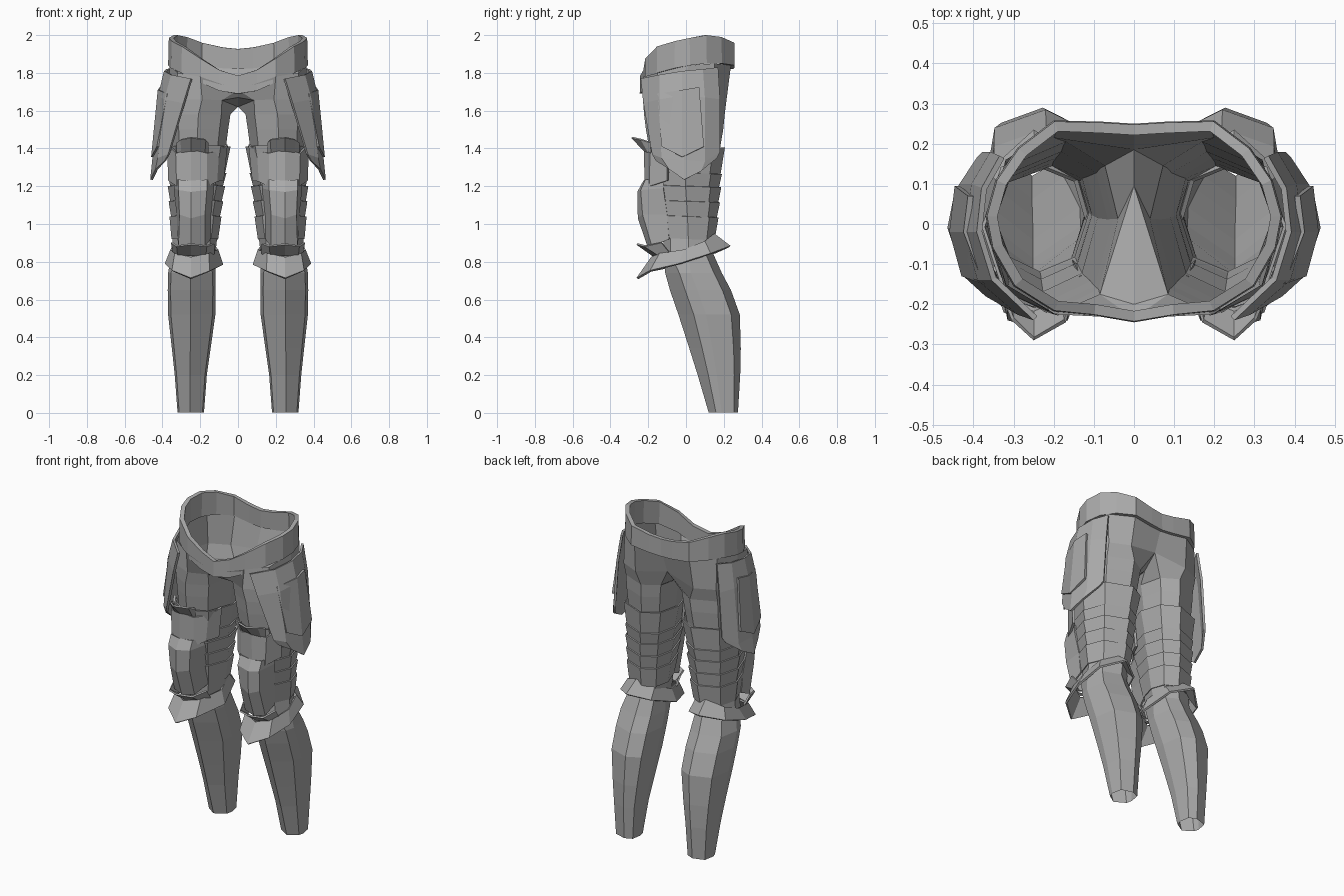
import bpy, bmesh
from mathutils import Vector

grey = bpy.data.materials.new("steel_grey")
grey.diffuse_color = (0.4, 0.4, 0.4, 1)


def make(name, rows, closed=False, thick=0):
    """Skin rows of points into a flat-shaded strip or tube, mirrored across x."""
    bm = bmesh.new()
    vs = [[bm.verts.new(p) for p in r] for r in rows]
    n = len(rows[0])
    for i in range(len(rows) - 1):
        for j in range(n if closed else n - 1):
            k = (j + 1) % n
            bm.faces.new((vs[i][j], vs[i][k], vs[i + 1][k], vs[i + 1][j]))
    bmesh.ops.recalc_face_normals(bm, faces=bm.faces)
    # point open sheets away from the leg axis
    f = max(bm.faces, key=lambda f: f.calc_area())
    c = f.calc_center_median()
    if f.normal.dot(c - Vector((0.2, 0.05, c.z))) < 0:
        bmesh.ops.reverse_faces(bm, faces=bm.faces)
    me = bpy.data.meshes.new(name)
    bm.to_mesh(me)
    bm.free()
    me.materials.append(grey)
    ob = bpy.data.objects.new(name, me)
    bpy.context.collection.objects.link(ob)
    m = ob.modifiers.new("mirror", 'MIRROR')
    m.use_clip = True
    if thick:
        s = ob.modifiers.new("thickness", 'SOLIDIFY')
        s.thickness = thick
        s.offset = -1
    return ob


# Leg section: z, x min, x max, y min, y max
LEG = [(0.002, .18, .32, .12, .275), (.2, .165, .335, .062, .287), (.34, .145, .35, .018, .29),
       (.52, .12, .37, -.04, .285), (.65, .118, .372, -.085, .238), (.74, .12, .37, -.11, .19),
       (.84, .12, .355, -.12, .145), (.93, .11, .345, -.12, .145), (1.05, .105, .345, -.14, .155),
       (1.2, .09, .35, -.17, .165), (1.4, .065, .355, -.195, .18), (1.5, .052, .36, -.212, .197),
       (1.58, .04, .363, -.222, .205)]
OCT = [(.05, -1), (.7, -.72), (1, .0), (.72, .7), (-.2, 1), (-.8, .72), (-1, .1), (-.7, -.72)]
CALF = [(.05, -1), (.88, -.5), (1, -.1), (.82, .72), (-.2, 1), (-.85, .75), (-1, -.05), (-.88, -.5)]


def section(z, grow=0.0, slope=0.0):
    """Octagonal leg outline at height z; slope raises it towards the back."""
    for a, b in zip(LEG, LEG[1:]):
        if z <= b[0]:
            break
    t = (z - a[0]) / (b[0] - a[0])
    x0, x1, y0, y1 = (p + (q - p) * t for p, q in zip(a[1:], b[1:]))
    cx, cy, hx, hy = (x0 + x1) / 2, (y0 + y1) / 2, (x1 - x0) / 2 + grow, (y1 - y0) / 2 + grow
    return [(cx + hx * u, cy + hy * v, z + slope * v) for u, v in (CALF if z < .8 else OCT)]


# Trousers: two open legs that meet at the crotch and run up inside the belt
crotch = [(.19, -.228, 1.66), (.32, -.17, 1.66), (.365, 0, 1.66), (.32, .16, 1.66),
          (.2, .215, 1.66), (0, .185, 1.70), (0, .095, 1.62), (.085, -.175, 1.655)]
hips = [(.2, -.225, 1.78), (.32, -.15, 1.8), (.362, .01, 1.84), (.32, .15, 1.85),
        (.19, .238, 1.84), (0, .235, 1.83), None, (0, -.235, 1.71)]
rows = [section(r[0]) for r in LEG] + [crotch]
ob = make("trouser_legs", rows, closed=True)
bm = bmesh.new()
bm.from_mesh(ob.data)
ring = [min(bm.verts, key=lambda v: (v.co - Vector(p)).length) for p in crotch]
up = [p and bm.verts.new(p) for p in hips]
for j in (0, 1, 2, 3, 4, 7):
    k = (j + 1) % 8
    bm.faces.new((ring[j], ring[k], up[k], up[j]))
# gusset between the thighs
gusset = bm.verts.new((0, -.2, 1.67))
bm.faces.new((ring[6], ring[7], gusset))
bm.faces.new((ring[7], up[7], gusset))
bmesh.ops.recalc_face_normals(bm, faces=bm.faces)
f = max(bm.faces, key=lambda f: f.calc_center_median().x)
if f.normal.x < 0:
    bmesh.ops.reverse_faces(bm, faces=bm.faces)
bm.to_mesh(ob.data)
bm.free()

# Belt: x, y, top z, bottom z from front centre to back centre
BELT = [(0, -.245, 1.785, 1.69), (.1, -.228, 1.815, 1.705), (.2, -.218, 1.875, 1.75),
        (.3, -.155, 1.94, 1.8), (.355, -.06, 1.968, 1.825), (.37, .02, 1.985, 1.84),
        (.345, .11, 2.0, 1.85), (.29, .19, 1.99, 1.85), (.2, .258, 1.96, 1.84),
        (.08, .255, 1.935, 1.825), (0, .25, 1.927, 1.82)]
make("belt", [[(x, y, b) for x, y, t, b in BELT], [(x * .99, y * .99, t) for x, y, t, b in BELT]],
     thick=.026)

# Overlapping thigh bands
for i, (hi, lo, g) in enumerate([(1.41, 1.26, .018), (1.27, 1.19, .014), (1.2, 1.11, .016),
                                 (1.12, 1.03, .014), (1.04, .92, .012)]):
    make(f"thigh_band_{i + 1}", [section(lo, g - .006, -.006), section(hi, g + .006, -.006)],
         closed=True, thick=.008)

# Hip plates: front edge, front bend, middle, back bend, back edge
make("hip_plate", [
    [(.25, -.24, 1.77), (.355, -.14, 1.79), (.392, -.02, 1.81), (.38, .09, 1.82), (.335, .17, 1.83)],
    [(.29, -.226, 1.64), (.39, -.14, 1.66), (.423, -.02, 1.68), (.405, .1, 1.67), (.358, .18, 1.66)],
    [(.37, -.18, 1.37), (.425, -.13, 1.35), (.454, -.01, 1.34), (.435, .1, 1.33), (.377, .18, 1.38)],
    [(.388, -.16, 1.335), (.437, -.09, 1.29), (.465, -.01, 1.235), (.447, .08, 1.28), (.392, .165, 1.35)],
], thick=.014)

# Raised panel on each hip plate
make("hip_panel", [
    [(.375, -.15, 1.69), (.425, -.02, 1.71), (.414, .07, 1.725)],
    [(.43, -.13, 1.41), (.46, -.02, 1.355), (.447, .095, 1.41)],
], thick=.014)

# Flared lip above the knee guard
make("thigh_lip", [
    [(.155, -.2, 1.43), (.17, -.245, 1.445), (.25, -.29, 1.455), (.305, -.24, 1.445), (.325, -.19, 1.43)],
    [(.155, -.195, 1.38), (.175, -.2, 1.375), (.25, -.222, 1.385), (.3, -.2, 1.375), (.325, -.185, 1.38)],
], thick=.01)

# Wide plate wrapping the front of the lower thigh
make("thigh_front_plate", [
    [(.055, -.08, 1.42), (.1, -.15, 1.385), (.165, -.205, 1.375), (.25, -.222, 1.395),
     (.33, -.19, 1.375), (.375, -.1, 1.42)],
    [(.075, -.08, 1.23), (.11, -.16, 1.225), (.165, -.205, 1.195), (.25, -.22, 1.2),
     (.325, -.195, 1.2), (.37, -.1, 1.23)],
], thick=.014)

# Knee guard with folded sides
make("knee_guard", [
    [(.125, -.13, 1.235), (.165, -.215, 1.235), (.25, -.225, 1.23), (.315, -.215, 1.235), (.34, -.12, 1.235)],
    [(.125, -.13, 1.19), (.165, -.24, 1.18), (.25, -.258, 1.17), (.315, -.24, 1.18), (.34, -.12, 1.19)],
    [(.14, -.1, 1.05), (.175, -.23, 1.05), (.25, -.255, 1.03), (.31, -.23, 1.05), (.325, -.1, 1.05)],
    [(.145, -.09, .92), (.175, -.18, .88), (.25, -.2, .87), (.315, -.18, .88), (.32, -.09, .92)],
], thick=.01)

# Small pointed lip below the knee guard
make("knee_lip", [
    [(.125, -.13, .895), (.165, -.22, .88), (.25, -.262, .89), (.325, -.22, .88), (.355, -.13, .9)],
    [(.125, -.09, .84), (.17, -.15, .835), (.25, -.178, .83), (.32, -.15, .835), (.345, -.09, .85)],
], thick=.01)

# Flared cuff around the calf, higher at the back
make("knee_cuff", [
    [(.25, -.262, .715), (.35, -.19, .755), (.388, -.04, .79), (.365, .13, .845),
     (.25, .235, .885), (.13, .16, .85), (.078, -.02, .785), (.15, -.2, .752)],
    [(.25, -.185, .825), (.335, -.14, .845), (.358, -.01, .865), (.335, .1, .91),
     (.24, .15, .95), (.14, .11, .91), (.105, -.01, .865), (.155, -.15, .845)],
], closed=True, thick=.012)
